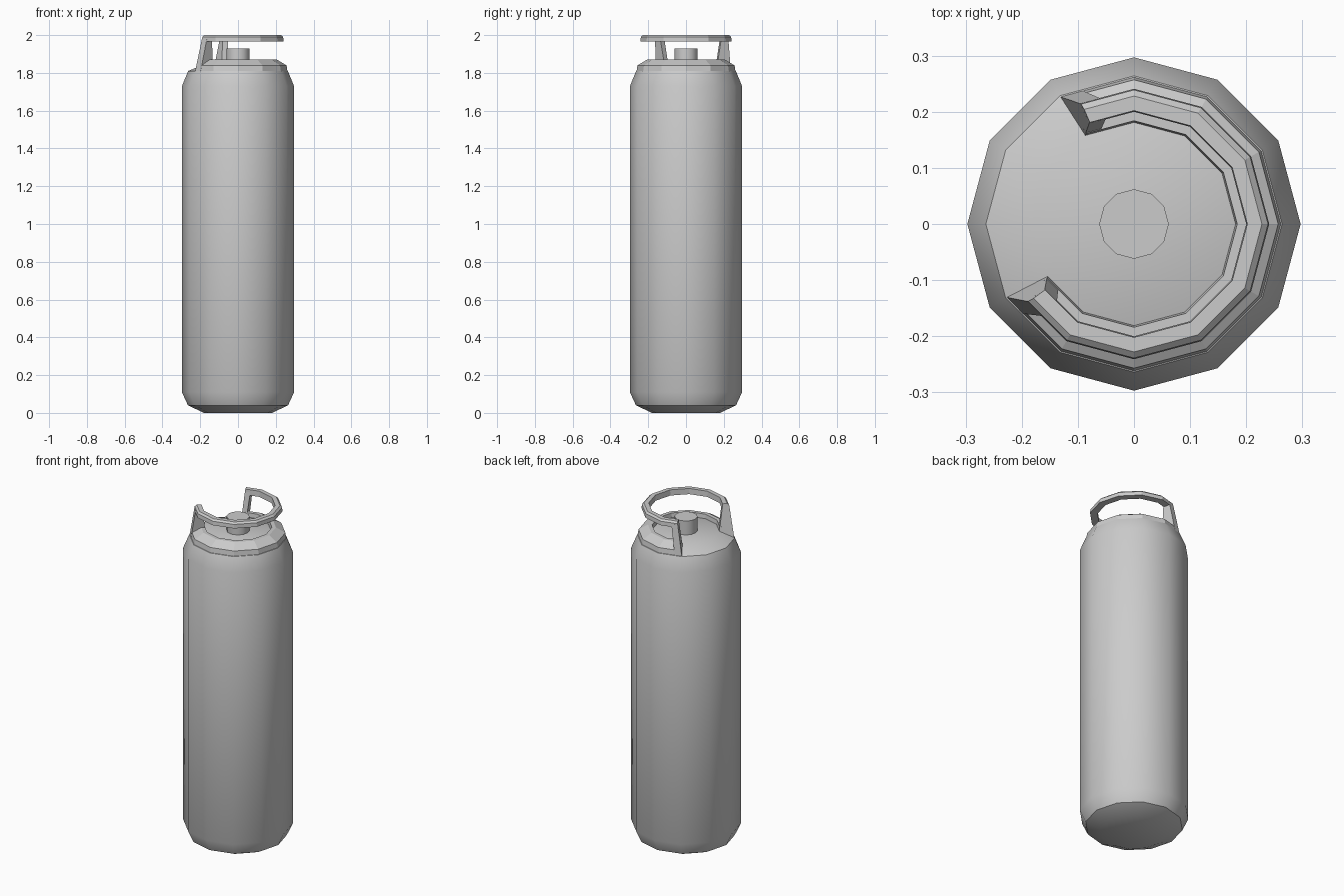
import bpy, bmesh
from math import radians, cos, sin

if "Cube" in bpy.data.objects:
    bpy.data.objects.remove(bpy.data.objects["Cube"])


def make(name, verts, faces, smooth=None):
    me = bpy.data.meshes.new(name)
    me.from_pydata(verts, [], faces)
    bm = bmesh.new()
    bm.from_mesh(me)
    bmesh.ops.recalc_face_normals(bm, faces=bm.faces)
    bm.to_mesh(me)
    bm.free()
    ob = bpy.data.objects.new(name, me)
    bpy.context.collection.objects.link(ob)
    if smooth:
        bpy.ops.object.select_all(action='DESELECT')
        ob.select_set(True)
        bpy.context.view_layer.objects.active = ob
        bpy.ops.object.shade_smooth_by_angle(angle=radians(smooth))
    return ob


def lathe(name, profile, smooth, n=12):
    verts = [(r * cos(radians(360 * i / n)), r * sin(radians(360 * i / n)), z)
             for r, z in profile for i in range(n)]
    faces = [(k * n + i, k * n + (i + 1) % n, (k + 1) * n + (i + 1) % n, (k + 1) * n + i)
             for k in range(len(profile) - 1) for i in range(n)]
    faces += [tuple(range(n)), tuple(range((len(profile) - 1) * n, len(profile) * n))]
    return make(name, verts, faces, smooth)


def on_polygon(r, a, z):
    # point on the 12-sided outline at angle a
    r *= cos(radians(15)) / cos(radians(a % 30 - 15))
    return (r * cos(radians(a)), r * sin(radians(a)), z)


def sweep(name, section, stations):
    # each station maps a height to an angle, so ends can lean
    m = len(section)
    verts = [on_polygon(r, s(z), z) for s in stations for r, z in section]
    faces = [(k * m + i, k * m + (i + 1) % m, (k + 1) * m + (i + 1) % m, (k + 1) * m + i)
             for k in range(len(stations) - 1) for i in range(m)]
    faces += [tuple(range(m)), tuple(range((len(stations) - 1) * m, len(stations) * m))]
    return make(name, verts, faces)


def lean(angle, direction):
    return lambda z: angle + direction * 6.5 * (z - 1.81) / 0.19


# tank body
lathe("tank_body", [(0.18, 0.005), (0.265, 0.04), (0.297, 0.11), (0.297, 1.73),
                    (0.264, 1.81), (0.18, 1.845)], 40)
bpy.data.objects["tank_body"].data.vertices.foreach_get
for v in bpy.data.objects["tank_body"].data.vertices[:12]:
    v.co.z = 0

# valve
lathe("valve", [(0.062, 1.83), (0.062, 1.928)], 40)

# open collar: base flange and handle ring, with leaning ends
arc = [lean(-150, 1)] + [lambda z, a=a: a for a in range(-120, 91, 30)] + [lean(120, -1)]
sweep("collar_flange", [(0.262, 1.808), (0.257, 1.84), (0.206, 1.87),
                        (0.184, 1.87), (0.18, 1.835)], arc)
sweep("handle_ring", [(0.241, 1.967), (0.239, 1.99), (0.228, 2.0),
                      (0.202, 2.0), (0.2, 1.967)], arc)

# two posts at the collar ends
for name, a, d in (("back_post", 120, -1), ("front_post", -150, 1)):
    sweep(name, [(0.262, 1.808), (0.24, 1.985), (0.201, 1.985), (0.18, 1.83)],
          [lean(a, d), lean(a + d * 9, d)])
